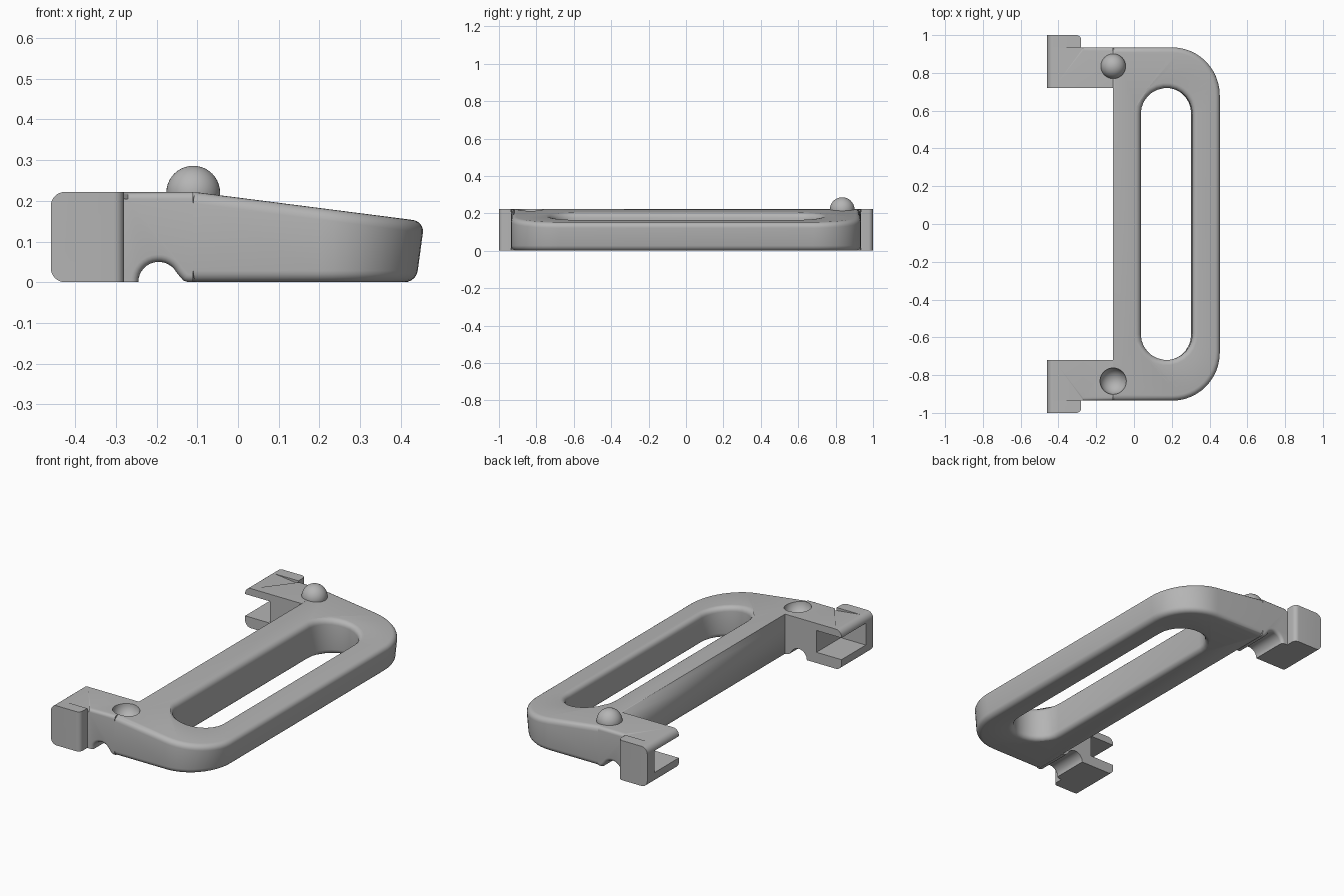
import bpy, bmesh
from math import cos, sin, radians

if "Cube" in bpy.data.objects:
    bpy.data.objects.remove(bpy.data.objects["Cube"], do_unlink=True)

grey = bpy.data.materials.new("plain grey")
grey.use_nodes = True
GREY = (0.46, 0.46, 0.46, 1)
grey.diffuse_color = GREY
grey.node_tree.nodes["Principled BSDF"].inputs["Base Color"].default_value = GREY

TOP = 0.222     # height of the flat arms
BACK = -0.11    # straight side of the frame
SIDE = 0.935    # half width of the frame


def arc(cx, cy, r, a0, a1, n):
    angles = [radians(a0 + (a1 - a0) * i / n) for i in range(n + 1)]
    return [(cx + r * cos(a), cy + r * sin(a)) for a in angles]


def finish(bm, name):
    bmesh.ops.recalc_face_normals(bm, faces=bm.faces)
    mesh = bpy.data.meshes.new(name)
    bm.to_mesh(mesh)
    bm.free()
    obj = bpy.data.objects.new(name, mesh)
    bpy.context.collection.objects.link(obj)
    mesh.materials.append(grey)
    return obj


def activate(obj):
    bpy.ops.object.select_all(action='DESELECT')
    obj.select_set(True)
    bpy.context.view_layer.objects.active = obj


def smooth(obj):
    activate(obj)
    bpy.ops.object.shade_smooth_by_angle(angle=radians(30))


def round_edges(bm, edges, width):
    bmesh.ops.recalc_face_normals(bm, faces=bm.faces)
    bmesh.ops.bevel(bm, geom=edges, offset=width, offset_type='OFFSET', segments=5,
                    profile=0.5, affect='EDGES', clamp_overlap=False)


def extrude_xz(bm, profile, y0, y1):
    a = [bm.verts.new((x, y0, z)) for x, z in profile]
    b = [bm.verts.new((x, y1, z)) for x, z in profile]
    bm.faces.new(a)
    bm.faces.new(b)
    n = len(a)
    for i in range(n):
        j = (i + 1) % n
        bm.faces.new((a[i], a[j], b[j], b[i]))
    return b


# D-shaped frame with a sloping top and a long slot
outer = ([(BACK, -SIDE)] + arc(0.203, -0.68, 0.255, -90, 0, 12)
         + arc(0.203, 0.68, 0.255, 0, 90, 12) + [(BACK, SIDE)])
slot = arc(0.173, -0.583, 0.137, -180, 0, 13) + arc(0.173, 0.583, 0.137, 0, 180, 13)

bm = bmesh.new()


def ring(points, top):
    verts = []
    for x, y in points:
        z = TOP - 0.128 * (x - BACK) if top else 0
        lean = 0 if top else 0.02 * max(0, (x - 0.2) / 0.255)
        verts.append(bm.verts.new((x - lean, y, z)))
    return verts


out_top, out_low = ring(outer, True), ring(outer, False)
in_top, in_low = ring(slot, True), ring(slot, False)
n = len(outer)
rims = []
for i in range(n):
    j = (i + 1) % n
    for p, q in ((out_top, in_top), (out_low, in_low), (out_top, out_low), (in_top, in_low)):
        bm.faces.new((p[i], p[j], q[j], q[i]))
    for loop in (out_top, out_low, in_top, in_low):
        if j or loop in (in_top, in_low):
            rims.append(bm.edges.get((loop[i], loop[j])))
round_edges(bm, rims, 0.028)
frame = finish(bm, "frame")

# arm profile: open jaw at the end, round notch underneath
arm_profile = ([(BACK, TOP), (-0.27, TOP)] + arc(-0.425, TOP - 0.035, 0.035, 90, 180, 6)
               + [(-0.46, 0.182), (-0.305, 0.182), (-0.305, 0.06), (-0.46, 0.06)]
               + arc(-0.425, 0.035, 0.035, 180, 270, 6)
               + arc(-0.195, 0, 0.05, 180, 30, 14)
               + [(-0.143, 0.014), (-0.134, 0.004), (-0.122, 0), (BACK, 0)])
wall_profile = (arc(-0.425, TOP - 0.035, 0.035, 90, 180, 6)
                + arc(-0.425, 0.035, 0.035, 180, 270, 6) + [(-0.28, 0), (-0.28, TOP)])

arms = {}
for side, s in (("left", 1), ("right", -1)):
    bm = bmesh.new()
    rim = extrude_xz(bm, arm_profile, s * 0.72, s * SIDE)
    edges = []
    for p, q in zip(rim, rim[1:]):
        if min(p.co.x, q.co.x) > -0.275:
            edges.append(bm.edges.get((p, q)))
    round_edges(bm, edges, 0.018)
    arms[s] = finish(bm, "arm_back" if s > 0 else "arm_front")

    # outer wall closing the jaw
    bm = bmesh.new()
    rim = extrude_xz(bm, wall_profile, s * SIDE, s)
    round_edges(bm, [bm.edges.get((rim[-1], rim[-2]))], 0.025)
    smooth(finish(bm, "jaw_wall_back" if s > 0 else "jaw_wall_front"))

# round dimple sunk into the front arm and frame
bpy.ops.mesh.primitive_uv_sphere_add(segments=40, ring_count=20, radius=0.07,
                                     location=(BACK, -0.832, TOP), rotation=(0, 0, 0.05))
cutter = bpy.context.object
cutter.name = "dimple_cutter"
cutter.hide_render = True
cutter.data.materials.append(grey)
for obj in (frame, arms[-1]):
    activate(obj)
    mod = obj.modifiers.new("dimple", 'BOOLEAN')
    mod.operation = 'DIFFERENCE'
    mod.solver = 'EXACT'
    mod.object = cutter
    bpy.ops.object.modifier_apply(modifier=mod.name)
bpy.data.objects.remove(cutter, do_unlink=True)
for obj in (frame, arms[1], arms[-1]):
    smooth(obj)

# matching round stud on the back arm
bpy.ops.mesh.primitive_uv_sphere_add(segments=40, ring_count=20, radius=0.066,
                                     location=(BACK, 0.835, 0.22))
stud = bpy.context.object
stud.name = "stud"
stud.data.materials.append(grey)
smooth(stud)
